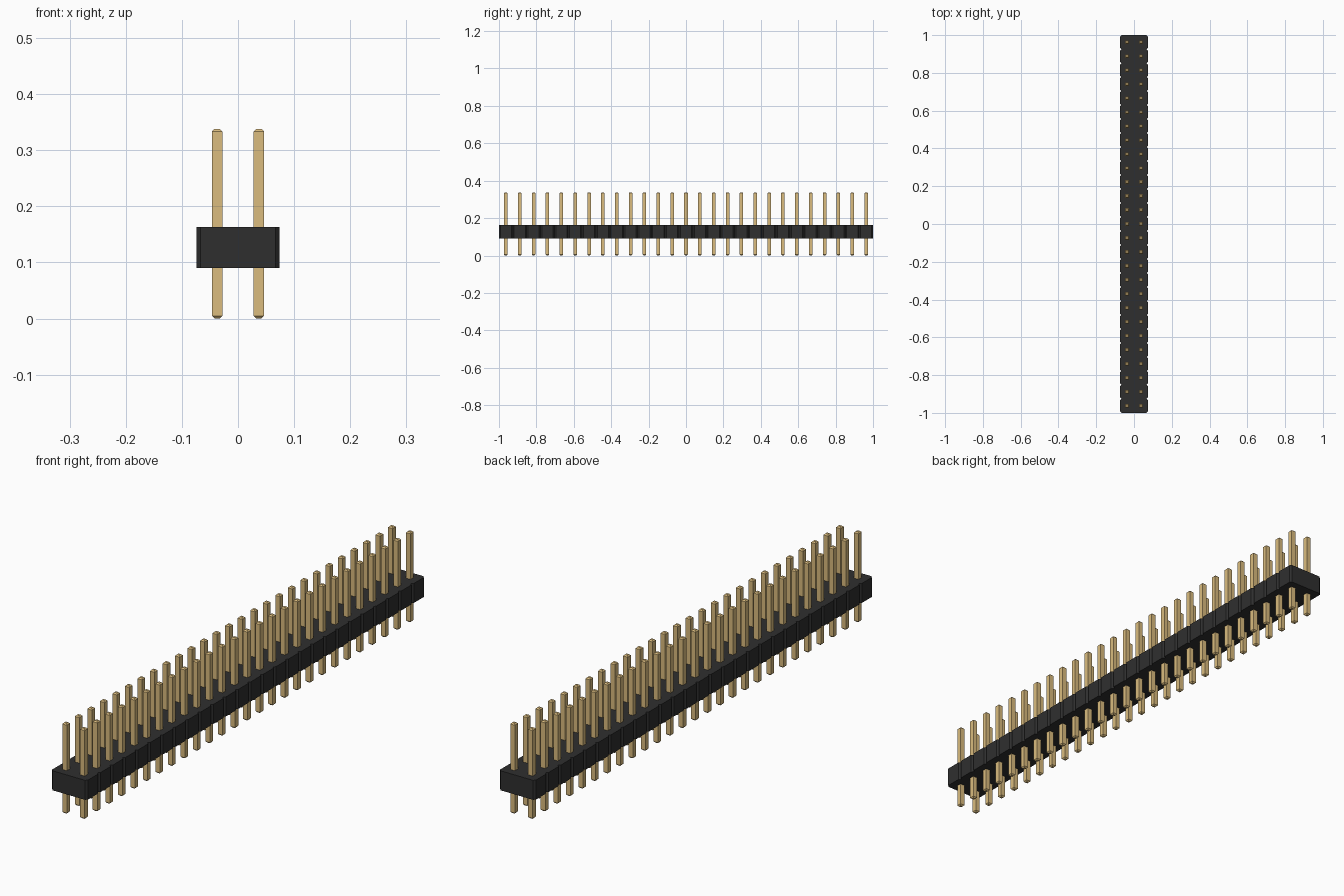
import bpy
import bmesh

ROWS = 27
PITCH = 2 / ROWS
CHAMFER = PITCH / 10
BODY_BOTTOM, BODY_TOP = 0.09, 0.163
PIN_HALF, PIN_TOP, TIP = 0.0094, 0.338, 0.0047

default = bpy.data.objects.get("Cube")
if default:
    bpy.data.objects.remove(default, do_unlink=True)


def make_material(name, rgb, roughness):
    mat = bpy.data.materials.new(name)
    mat.use_nodes = True
    mat.diffuse_color = (*rgb, 1)
    shader = mat.node_tree.nodes["Principled BSDF"]
    shader.inputs["Base Color"].default_value = (*rgb, 1)
    shader.inputs["Roughness"].default_value = roughness
    return mat


def make_object(name, bm, mat):
    bmesh.ops.recalc_face_normals(bm, faces=bm.faces)
    mesh = bpy.data.meshes.new(name)
    bm.to_mesh(mesh)
    bm.free()
    mesh.materials.append(mat)
    obj = bpy.data.objects.new(name, mesh)
    bpy.context.collection.objects.link(obj)
    return obj


black = make_material("black plastic", (0.028, 0.028, 0.028), 0.6)
gold = make_material("gold metal", (0.708, 0.504, 0.211), 0.5)

# Housing: one outline with a V notch between neighbouring rows, extruded up
right_edge = []
for i in range(ROWS):
    y0 = -1 + i * PITCH
    y1 = y0 + PITCH
    # the notch point is shared, so only the first row adds its lower end
    if i == 0:
        right_edge.append((PITCH - CHAMFER, y0))
    right_edge += [(PITCH, y0 + CHAMFER), (PITCH, y1 - CHAMFER),
                   (PITCH - CHAMFER, y1)]
outline = right_edge + [(-x, y) for x, y in reversed(right_edge)]

bm = bmesh.new()
base = bm.faces.new([bm.verts.new((x, y, BODY_BOTTOM)) for x, y in outline])
extruded = bmesh.ops.extrude_face_region(bm, geom=[base], use_keep_orig=True)
top_verts = [g for g in extruded["geom"] if isinstance(g, bmesh.types.BMVert)]
bmesh.ops.translate(bm, verts=top_verts, vec=(0, 0, BODY_TOP - BODY_BOTTOM))
make_object("housing", bm, black)

# Pins: square bars with tapered tips, repeated along both columns
bm = bmesh.new()
rings = []
for half, z in ((PIN_HALF - TIP, 0), (PIN_HALF, TIP),
                (PIN_HALF, PIN_TOP - TIP), (PIN_HALF - TIP, PIN_TOP)):
    corners = ((-half, -half), (half, -half), (half, half), (-half, half))
    rings.append([bm.verts.new((x, y, z)) for x, y in corners])
for low, high in zip(rings, rings[1:]):
    for k in range(4):
        n = (k + 1) % 4
        bm.faces.new((low[k], low[n], high[n], high[k]))
bm.faces.new(rings[0])
bm.faces.new(rings[-1])
pins = make_object("pins", bm, gold)
pins.location = (-PITCH / 2, -1 + PITCH / 2, 0)

for label, count, step in (("columns", 2, (PITCH, 0, 0)),
                           ("rows", ROWS, (0, PITCH, 0))):
    array = pins.modifiers.new(label, "ARRAY")
    array.count = count
    array.use_relative_offset = False
    array.use_constant_offset = True
    array.constant_offset_displace = step
